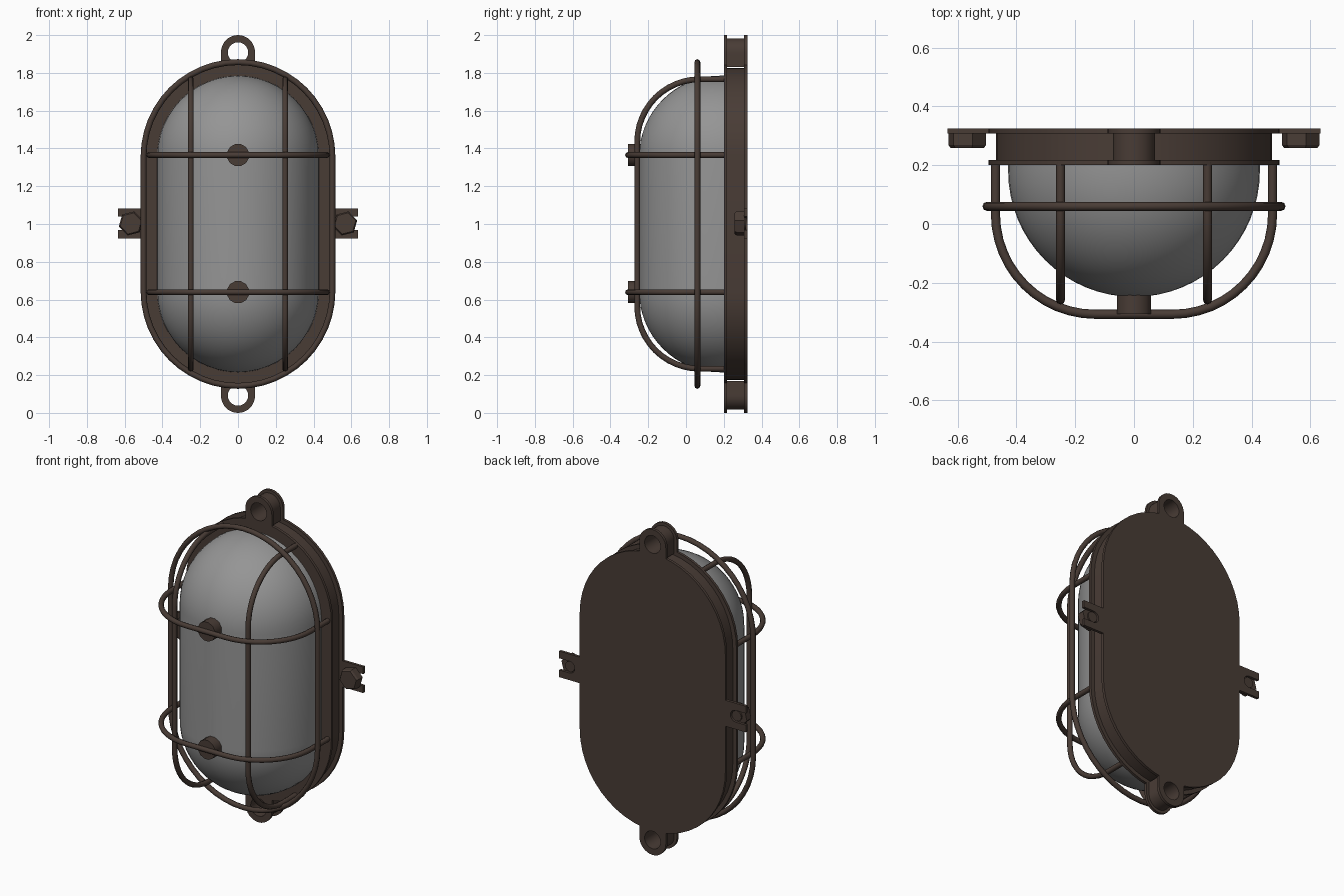
import bpy, bmesh, math
from math import sin, cos, pi

if "Cube" in bpy.data.objects:
    bpy.data.objects.remove(bpy.data.objects["Cube"])


def material(name, rgb):
    m = bpy.data.materials.new(name)
    m.diffuse_color = (*rgb, 1)
    m.use_nodes = True
    m.node_tree.nodes["Principled BSDF"].inputs["Base Color"].default_value = m.diffuse_color
    return m


BROWN = material("dark brown metal", (0.066, 0.045, 0.036))
GREY = material("grey glass", (0.30, 0.30, 0.30))
CZ = 0.357  # half distance between the arc centres of the capsule outline


def loft(name, rings, mat, closed=False, angle=35):
    """Skin a list of equal-length point loops; cap the ends or close the loop of rings."""
    bm = bmesh.new()
    vs = [[bm.verts.new(p) for p in r] for r in rings]
    n = len(vs[0])
    pairs = list(zip(vs, vs[1:] + vs[:1])) if closed else list(zip(vs, vs[1:]))
    for a, b in pairs:
        for i in range(n):
            j = (i + 1) % n
            bm.faces.new((a[i], a[j], b[j], b[i]))
    if not closed:
        bm.faces.new(vs[0])
        bm.faces.new(vs[-1])
    bmesh.ops.remove_doubles(bm, verts=bm.verts, dist=1e-5)
    bmesh.ops.recalc_face_normals(bm, faces=bm.faces)
    me = bpy.data.meshes.new(name)
    bm.to_mesh(me)
    bm.free()
    return finish(bpy.data.objects.new(name, me), mat, angle)


def finish(ob, mat, angle=35):
    if ob.name not in bpy.context.scene.collection.objects:
        bpy.context.scene.collection.objects.link(ob)
    ob.data.materials.clear()
    ob.data.materials.append(mat)
    bpy.ops.object.select_all(action='DESELECT')
    bpy.context.view_layer.objects.active = ob
    ob.select_set(True)
    if ob.type == 'CURVE':
        bpy.ops.object.convert(target='MESH')
    bpy.ops.object.shade_smooth_by_angle(angle=math.radians(angle))
    return bpy.context.view_layer.objects.active


def capsule(r, y, n=24):
    """Upright capsule outline of radius r at depth y."""
    pts = []
    for s, start in ((1, 0), (-1, pi)):
        for i in range(n + 1):
            a = start + pi * i / n
            pts.append((r * cos(a), y, 1 + s * CZ + r * sin(a)))
    return pts


def circle(x, z, r, y, n, turn=0.0):
    return [(x + r * cos(turn + 2 * pi * i / n), y, z + r * sin(turn + 2 * pi * i / n))
            for i in range(n)]


def wire(name, pts, cyclic=False, r=0.0155):
    cu = bpy.data.curves.new(name, 'CURVE')
    cu.dimensions = '3D'
    cu.bevel_depth = r
    cu.bevel_resolution = 2
    cu.use_fill_caps = True
    sp = cu.splines.new('POLY')
    sp.points.add(len(pts) - 1)
    for p, co in zip(sp.points, pts):
        p.co = (*co, 1)
    sp.use_cyclic_u = cyclic
    return finish(bpy.data.objects.new(name, cu), BROWN, 60)


def hoop(half, front, r, back=0.21, n=12):
    """U-shaped path (across, depth) with rounded corners."""
    side = [(half, back)]
    for i in range(n + 1):
        a = pi / 2 * i / n
        side.append((half - r + r * cos(a), front + r - r * sin(a)))
    return side + [(-u, v) for u, v in reversed(side)]


# Back housing with a flange at front and rear
FLANGES = [(1, 0.325), (1, 0.308), (0, 0.308), (0, 0.217), (1, 0.217), (1, 0.20)]
loft("housing", [capsule(0.495 if f else 0.47, y) for f, y in FLANGES], BROWN)

# Glass dome
dome = [capsule(0.428, 0.205)]
for k in range(17):
    t = pi / 2 * k / 16
    dome.append(capsule(0.428 * cos(t), 0.18 - 0.428 * sin(t)))
del dome[-1]
dome.append(capsule(0.008, -0.248))
loft("glass_dome", dome, GREY, angle=50)


# Mounting eyes at top and bottom
def eye_outline(s, r, y, n=16):
    pts = [(r * cos(pi * i / n), y, 1 + s * (0.91 + r * sin(pi * i / n))) for i in range(n + 1)]
    for i in range(1, n):  # square foot running into the housing
        a = pi + pi * i / n
        k = r / max(abs(cos(a)), abs(sin(a)))
        pts.append((k * cos(a), y, 1 + s * (0.91 + 1.1 * k * sin(a))))
    return pts


for s, label in ((1, "top"), (-1, "bottom")):
    def hole(y):
        return [(x, y, 1 + s * (0.908 + z)) for x, _, z in circle(0, 0, 0.054, y, 32)]
    rings = [hole(0.325)]
    rings += [eye_outline(s, 0.09 if f else 0.072, y) for f, y in FLANGES]
    rings.append(hole(0.20))
    loft(label + "_mounting_eye", rings, BROWN, closed=True)

# Slotted side lugs with hexagon bolts
for s, label in ((-1, "left"), (1, "right")):
    shape = [(0.45, -0.08), (0.635, -0.08), (0.635, -0.036)]
    shape += [(0.565 - 0.036 * cos(a), 0.036 * sin(a))
              for a in [-pi / 2 + pi * i / 8 for i in range(9)]]
    shape += [(0.635, 0.036), (0.635, 0.08), (0.45, 0.08)]
    loft(label + "_lug", [[(s * x, y, 1.003 + z) for x, z in shape] for y in (0.325, 0.308)], BROWN)
    loft(label + "_bolt_head", [circle(s * 0.567, 1.003, r, y, 6, 0.25)
                                for r, y in ((0.066, 0.309), (0.066, 0.268), (0.058, 0.258))],
         BROWN, angle=15)
    loft(label + "_bolt_shaft", [circle(s * 0.567, 1.003, 0.032, y, 16) for y in (0.30, 0.318)], BROWN)

# Wire cage: ring, two upright hoops, two cross hoops with bosses
wire("cage_ring", capsule(0.50, 0.06), cyclic=True)
for s, label in ((-1, "left"), (1, "right")):
    wire(label + "_upright_hoop", [(s * 0.25, v, 1 + u) for u, v in hoop(0.766, -0.258, 0.33)])
for s, label in ((-1, "lower"), (1, "upper")):
    z = 1.002 + s * 0.363
    wire(label + "_cross_hoop", [(u, v, z) for u, v in hoop(0.471, -0.307, 0.34)])
    loft(label + "_boss", [circle(0, z, 0.06, y, 12, pi / 12) for y in (-0.235, -0.306)], BROWN)
